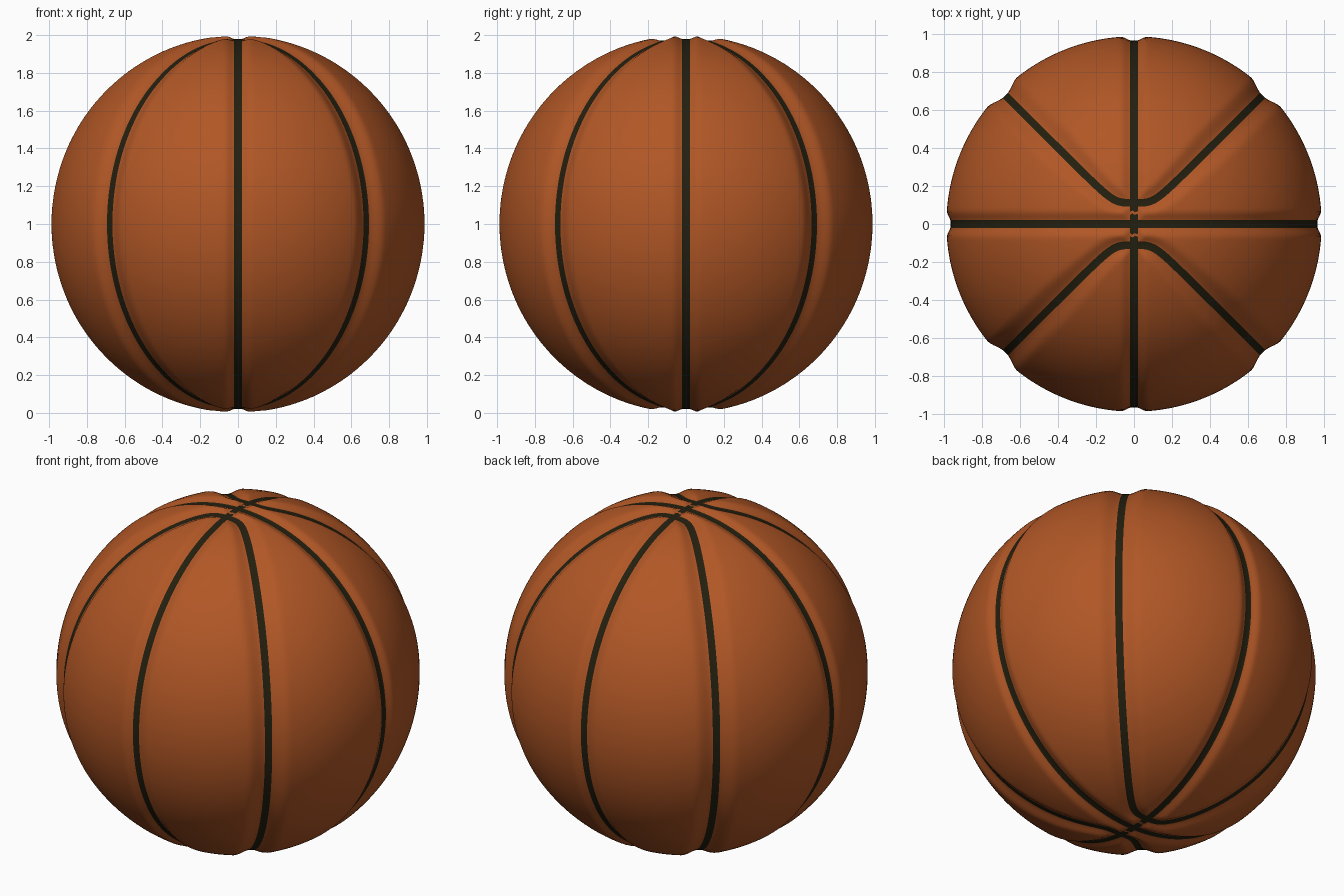
import bpy, bmesh, math

cube = bpy.data.objects.get("Cube")
if cube:
    bpy.data.objects.remove(cube, do_unlink=True)

BAND = 0.021          # half width of a dark seam
PANEL = 0.99          # radius of the panels
STRETCH = 1.011       # slightly taller than wide


def material(name, rgb):
    m = bpy.data.materials.new(name)
    m.use_nodes = True
    m.diffuse_color = (*rgb, 1)
    bsdf = m.node_tree.nodes["Principled BSDF"]
    bsdf.inputs["Base Color"].default_value = (*rgb, 1)
    bsdf.inputs["Roughness"].default_value = 0.7
    return m


# Distance from a point on the unit sphere to each seam
def side_seam(p):
    return abs(p.y)


def front_seam(p):
    return abs(p.x)


def curved_seam(p):
    # diagonal seams that round off beside the poles
    x, c = abs(p.x), 0.115
    s = (x ** 4 + c ** 4) ** 0.25
    slope = (x / s) ** 3
    return abs(abs(p.y) - s) / math.hypot(1, slope)


def drop(d, depth, width):
    t = min(max((d - 0.012) / width, 0), 1)
    return depth * (1 - t * t * (3 - 2 * t))


def radius(p):
    near_pole = min(1, math.hypot(p.x, p.y) / 0.6)
    return PANEL - max(drop(side_seam(p), 0.022, 0.06),
                       drop(front_seam(p), 0.022, 0.06),
                       drop(curved_seam(p), 0.02 + 0.01 * near_pole,
                            0.045 + 0.06 * near_pole))


def cut(bm, field, level):
    # split the mesh along the line where the field equals the level
    value = {v: field(v.co) - level for v in bm.verts}
    fresh = []
    for e in list(bm.edges):
        a, b = e.verts
        fa, fb = value[a], value[b]
        if fa * fb < 0:
            v = bmesh.utils.edge_split(e, a, fa / (fa - fb))[1]
            v.co.normalize()
            fresh.append(v)
    bmesh.ops.connect_verts(bm, verts=fresh)
    bmesh.ops.triangulate(bm, faces=[f for f in bm.faces if len(f.verts) > 3])


def is_seam(p):
    gap = abs(p.x) < 0.03 and 0.053 < abs(p.y) < 0.068
    front = front_seam(p) < BAND and not gap
    return front or side_seam(p) < BAND or curved_seam(p) < BAND


# Ball with seam edges cut in, coloured and pressed inwards
bm = bmesh.new()
bmesh.ops.create_icosphere(bm, subdivisions=7, radius=1)
for seam in (side_seam, front_seam, curved_seam):
    cut(bm, seam, BAND)
for f in bm.faces:
    f.material_index = int(is_seam(f.calc_center_median().normalized()))
    f.smooth = True
for v in bm.verts:
    v.co *= radius(v.co)
    v.co.z = v.co.z * STRETCH + 1

mesh = bpy.data.meshes.new("ball")
bm.to_mesh(mesh)
bm.free()
mesh.materials.append(material("orange leather", (0.44, 0.095, 0.019)))
mesh.materials.append(material("dark seam", (0.017, 0.014, 0.005)))
ball = bpy.data.objects.new("ball", mesh)
bpy.context.collection.objects.link(ball)
